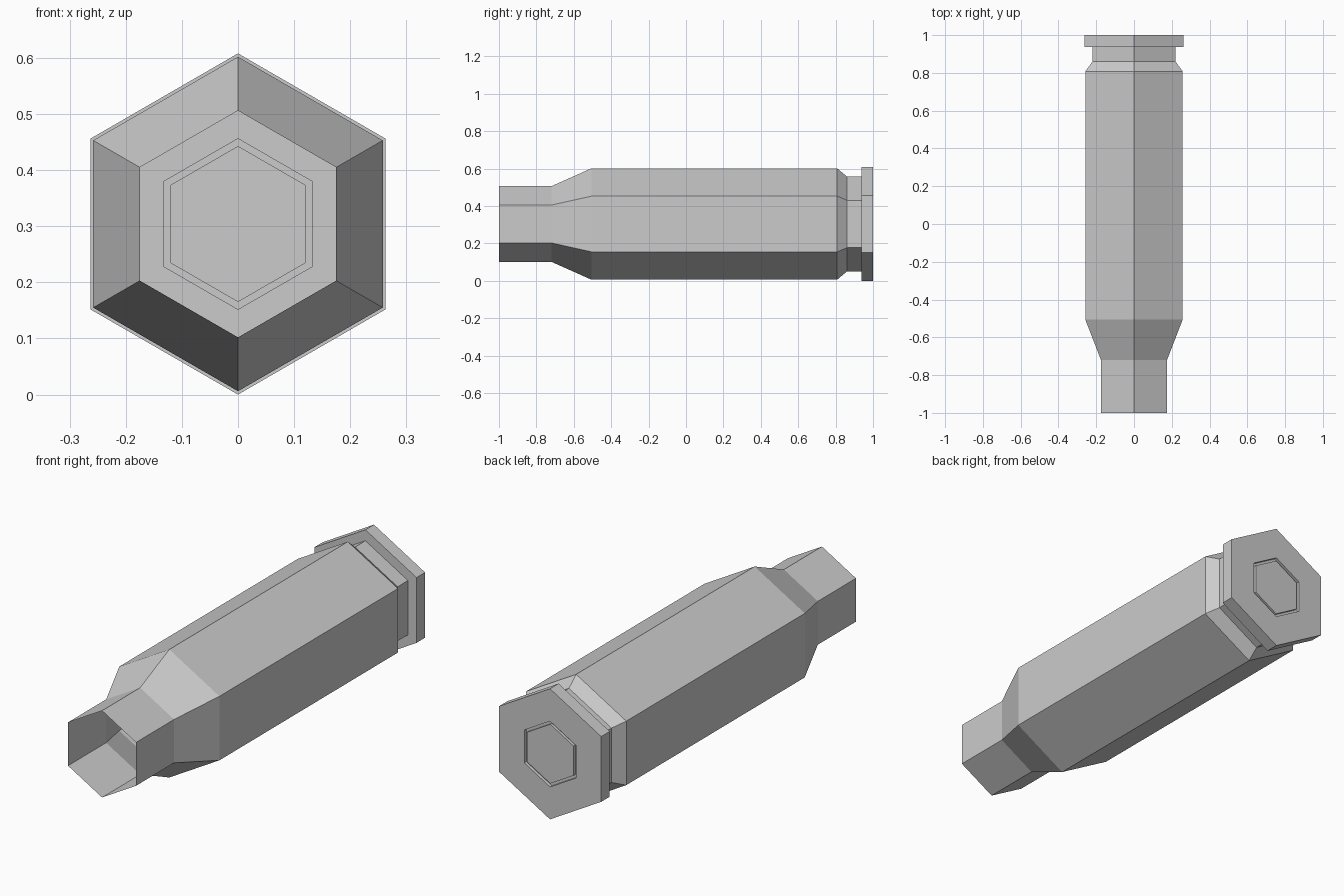
import bpy, bmesh, math

cube = bpy.data.objects.get("Cube")
if cube:
    bpy.data.objects.remove(cube)

SIDES = 6
CENTRE_Z = 0.304

metal = bpy.data.materials.new("grey metal")
metal.use_nodes = True
grey = (0.6, 0.6, 0.6, 1)
metal.diffuse_color = grey
metal.node_tree.nodes["Principled BSDF"].inputs["Base Color"].default_value = grey


def hex_shell(name, profile, cap_end=False):
    """Sweep (y, radius) stations into a thin six-sided shell along y."""
    bm = bmesh.new()
    rings = []
    for y, r in profile:
        angles = [2 * math.pi * i / SIDES for i in range(SIDES)]
        rings.append([bm.verts.new((r * math.sin(a), y, CENTRE_Z + r * math.cos(a)))
                      for a in angles])
    for a, b in zip(rings, rings[1:]):
        for i in range(SIDES):
            j = (i + 1) % SIDES
            bm.faces.new((a[i], a[j], b[j], b[i]))
    if cap_end:
        bm.faces.new(rings[-1])
    bmesh.ops.recalc_face_normals(bm, faces=bm.faces)
    # The cap or rim at the far end must look outwards
    if sum(f.normal.dot(f.calc_center_median() - f.calc_center_median().project((0, 1, 0)))
           for f in bm.faces) < 0:
        bmesh.ops.reverse_faces(bm, faces=bm.faces)
    mesh = bpy.data.meshes.new(name)
    bm.to_mesh(mesh)
    bm.free()
    mesh.materials.append(metal)
    obj = bpy.data.objects.new(name, mesh)
    bpy.context.collection.objects.link(obj)
    return obj


# Open neck, shoulder, body, extractor groove, rim, and the primer seat in the base
hex_shell("casing", [
    (-1.0, 0.202), (-0.72, 0.202),      # neck
    (-0.505, 0.298), (0.808, 0.298),    # shoulder and body
    (0.861, 0.253), (0.937, 0.253),     # chamfer and groove
    (0.937, 0.304), (1.0, 0.304),       # rim
    (1.0, 0.153), (0.985, 0.153),       # base and primer seat
    (0.985, 0.138), (0.998, 0.138),     # primer
], cap_end=True)
